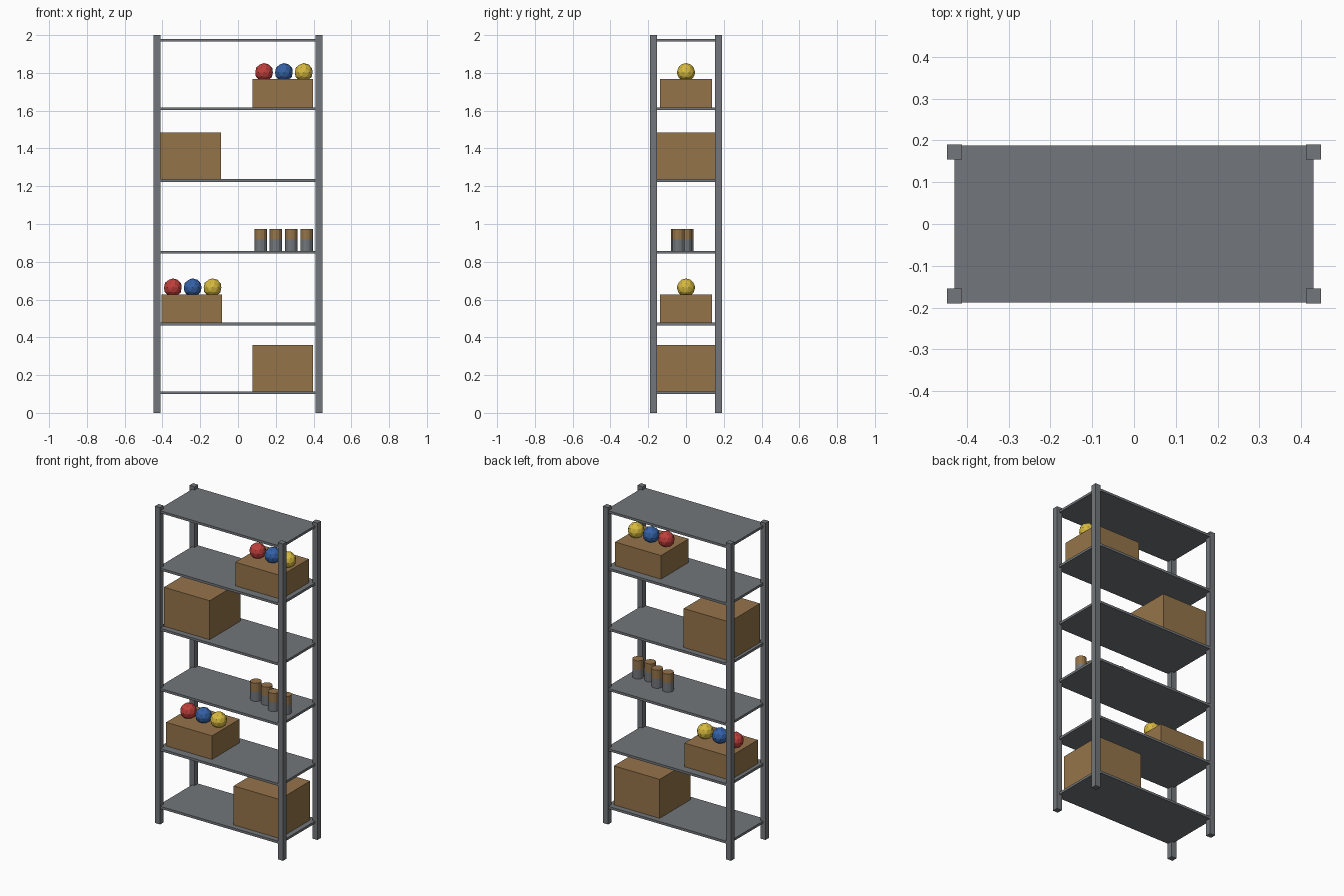
import bpy, bmesh
from mathutils import Matrix, Vector

if "Cube" in bpy.data.objects:
    bpy.data.objects.remove(bpy.data.objects["Cube"])


def material(name, rgb):
    m = bpy.data.materials.new(name)
    m.diffuse_color = (*rgb, 1)
    m.use_nodes = True
    m.node_tree.nodes["Principled BSDF"].inputs["Base Color"].default_value = m.diffuse_color
    return m


STEEL = material("steel grey", (0.17, 0.183, 0.197))
CARD = material("cardboard brown", (0.30, 0.175, 0.068))
RED = material("red", (0.52, 0.05, 0.045))
BLUE = material("blue", (0.035, 0.12, 0.38))
YELLOW = material("yellow", (0.68, 0.49, 0.05))


def finish(bm, name, *mats):
    me = bpy.data.meshes.new(name)
    bm.to_mesh(me)
    bm.free()
    for m in mats:
        me.materials.append(m)
    ob = bpy.data.objects.new(name, me)
    bpy.context.collection.objects.link(ob)
    return ob


def box(name, lo, hi, mat):
    lo, hi = Vector(lo), Vector(hi)
    bm = bmesh.new()
    bmesh.ops.create_cube(bm, size=1, matrix=Matrix.Translation((lo + hi) / 2)
                          @ Matrix.Diagonal((*(hi - lo), 1)))
    return finish(bm, name, mat)


def ball(name, loc, mat):
    bm = bmesh.new()
    bmesh.ops.create_icosphere(bm, subdivisions=2, radius=0.049,
                               matrix=Matrix.Translation(loc))
    return finish(bm, name, mat)


def can(name, x, y, z0, z1, split, r=0.033):
    # Cylinder cut at mid height: steel below, brown above
    bm = bmesh.new()
    bmesh.ops.create_cone(bm, cap_ends=True, segments=12, radius1=r, radius2=r,
                          depth=z1 - z0,
                          matrix=Matrix.Translation((x, y, (z0 + z1) / 2)))
    bmesh.ops.bisect_plane(bm, geom=bm.verts[:] + bm.edges[:] + bm.faces[:],
                           plane_co=(0, 0, split), plane_no=(0, 0, 1))
    for f in bm.faces:
        f.material_index = int(f.calc_center_median().z > split)
    return finish(bm, name, STEEL, CARD)


# Corner posts
for sx, side in ((-1, "left"), (1, "right")):
    for sy, end in ((-1, "front"), (1, "back")):
        cx, cy, h = sx * 0.429, sy * 0.172, 0.018
        box(f"{end}_{side}_post", (cx - h, cy - h, 0), (cx + h, cy + h, 2), STEEL)

# Shelves
for i, top in enumerate((0.114, 0.478, 0.858, 1.238, 1.618, 1.98)):
    box(f"shelf_{i + 1}", (-0.429, -0.188, top - 0.015), (0.429, 0.188, top), STEEL)

# Large cartons
box("lower_carton", (0.077, -0.153, 0.114), (0.397, 0.153, 0.36), CARD)
box("upper_carton", (-0.41, -0.153, 1.238), (-0.091, 0.153, 1.484), CARD)

# Shallow cartons with three balls each
for label, x0, z0 in (("lower", -0.405, 0.478), ("upper", 0.078, 1.618)):
    top = z0 + 0.149
    box(f"{label}_ball_carton", (x0, -0.138, z0), (x0 + 0.32, 0.138, top), CARD)
    for k, (c, m) in enumerate((("red", RED), ("blue", BLUE), ("yellow", YELLOW))):
        ball(f"{label}_{c}_ball", (x0 + 0.06 + 0.105 * k, 0, top + 0.036), m)

# Row of cans
for k, y in enumerate((0.008, 0.0, -0.046, -0.04)):
    can(f"can_{k + 1}", 0.12 + 0.081 * k, y, 0.858, 0.973, 0.917)
